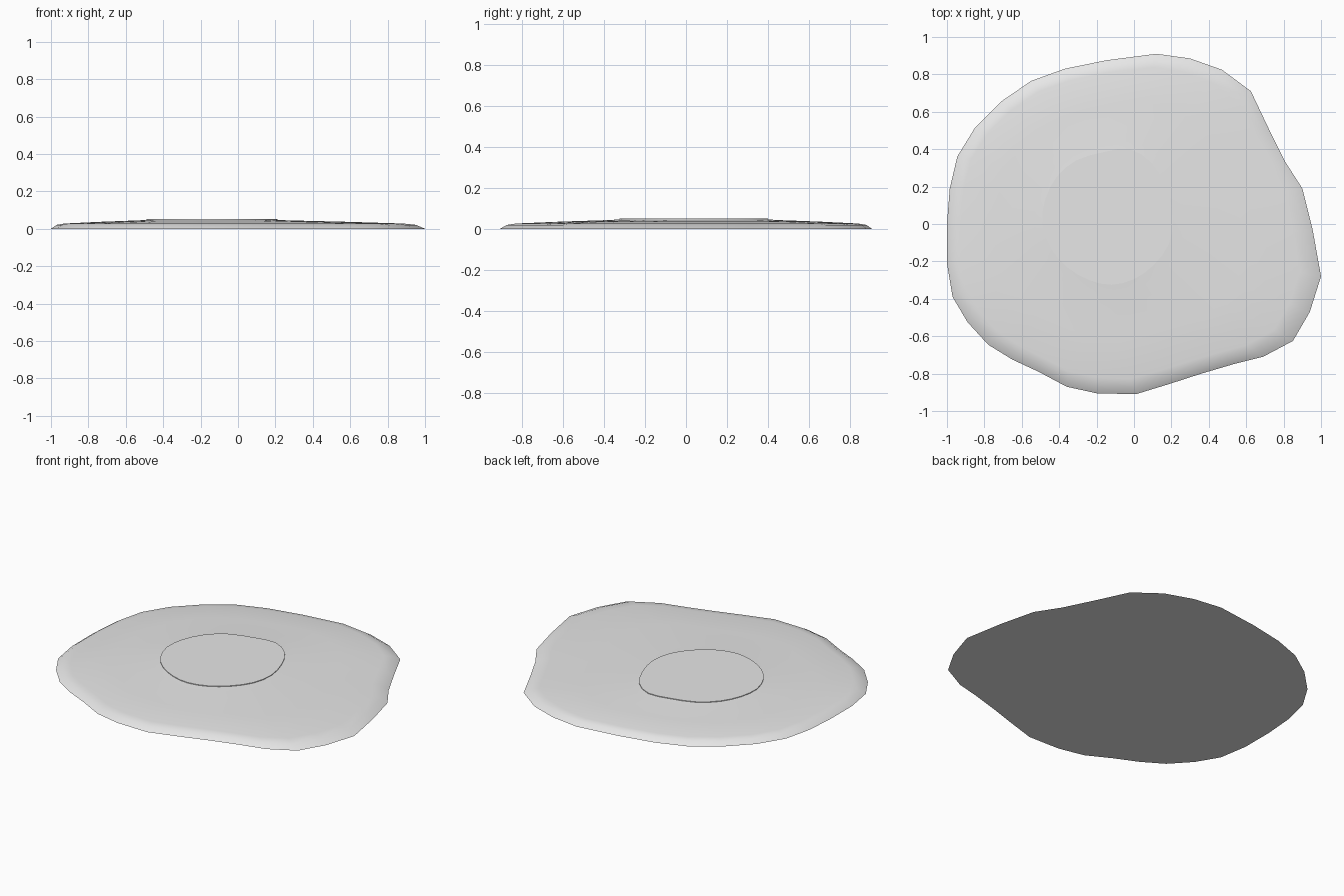
import bpy
import bmesh
from mathutils import Vector

default_cube = bpy.data.objects.get("Cube")
if default_cube:
    bpy.data.objects.remove(default_cube, do_unlink=True)


def make_material(name, colour):
    material = bpy.data.materials.new(name)
    material.use_nodes = True
    material.diffuse_color = colour
    material.node_tree.nodes["Principled BSDF"].inputs["Base Color"].default_value = colour
    return material


def add_midpoints(points):
    """Double a closed outline, keeping it rounded between its points."""
    result = []
    count = len(points)
    for i, point in enumerate(points):
        following = points[(i + 1) % count]
        outer_pair = points[i - 1] + points[(i + 2) % count]
        result.append(point)
        result.append(((point + following) * 9 - outer_pair) / 16)
    return result


def add_ring(bm, outline, height):
    return [bm.verts.new((p.x, p.y, height)) for p in outline]


def bridge(bm, inner, outer):
    """Join two rings of equal length with a band of quads."""
    count = len(inner)
    for i in range(count):
        j = (i + 1) % count
        bm.faces.new((inner[i], inner[j], outer[j], outer[i]))


def finish(bm, name, material):
    bmesh.ops.recalc_face_normals(bm, faces=bm.faces)
    mesh = bpy.data.meshes.new(name)
    bm.to_mesh(mesh)
    bm.free()
    mesh.materials.append(material)
    part = bpy.data.objects.new(name, mesh)
    bpy.context.collection.objects.link(part)
    bpy.ops.object.select_all(action="DESELECT")
    part.select_set(True)
    bpy.context.view_layer.objects.active = part
    bpy.ops.object.shade_smooth_by_angle()
    return part


# Irregular outer outline, clockwise from the back
outer_outline = [Vector(p) for p in (
    (.12, .91), (.3, .885), (.47, .825), (.625, .71), (.72, .51), (.81, .33),
    (.9, .19), (.955, -.03), (1, -.28), (.94, -.47), (.85, -.625), (.69, -.71),
    (.53, -.75), (.36, -.8), (.19, -.855), (.01, -.91), (-.2, -.905),
    (-.36, -.87), (-.51, -.79), (-.65, -.725), (-.78, -.645), (-.89, -.525),
    (-.97, -.39), (-1, -.21), (-1, 0), (-.985, .19), (-.945, .36),
    (-.85, .515), (-.71, .655), (-.55, .765), (-.37, .83), (-.15, .875))]

# Rounder outline of the raised centre
centre_outline = add_midpoints([Vector(p) for p in (
    (-.02, .4), (.1, .32), (.175, .18), (.21, .03), (.185, -.11),
    (.105, -.22), (0, -.295), (-.12, -.325), (-.24, -.3), (-.36, -.23),
    (-.445, -.13), (-.49, 0), (-.475, .13), (-.415, .25), (-.31, .34),
    (-.16, .385))])

grey = make_material("light grey", (.8, .8, .8, 1))

# Body: a gentle slope from the centre to a rolled-off rim, flat underneath.
# Each profile entry is the fraction of the way outwards and the height.
profile = ((0, .048), (.08, .045), (.5, .037), (.86, .028), (.94, .021), (1, 0))
bm = bmesh.new()
rings = []
for fraction, height in profile:
    outline = [c.lerp(o, fraction) for c, o in zip(centre_outline, outer_outline)]
    rings.append(add_ring(bm, outline, height))
for inner, outer in zip(rings, rings[1:]):
    bridge(bm, inner, outer)

# Raised centre with a small step, in one piece with the body
top_ring = add_ring(bm, centre_outline, .052)
bridge(bm, top_ring, rings[0])
bm.faces.new(top_ring)
bm.faces.new(rings[-1])
finish(bm, "flat_body_with_raised_centre", grey)
